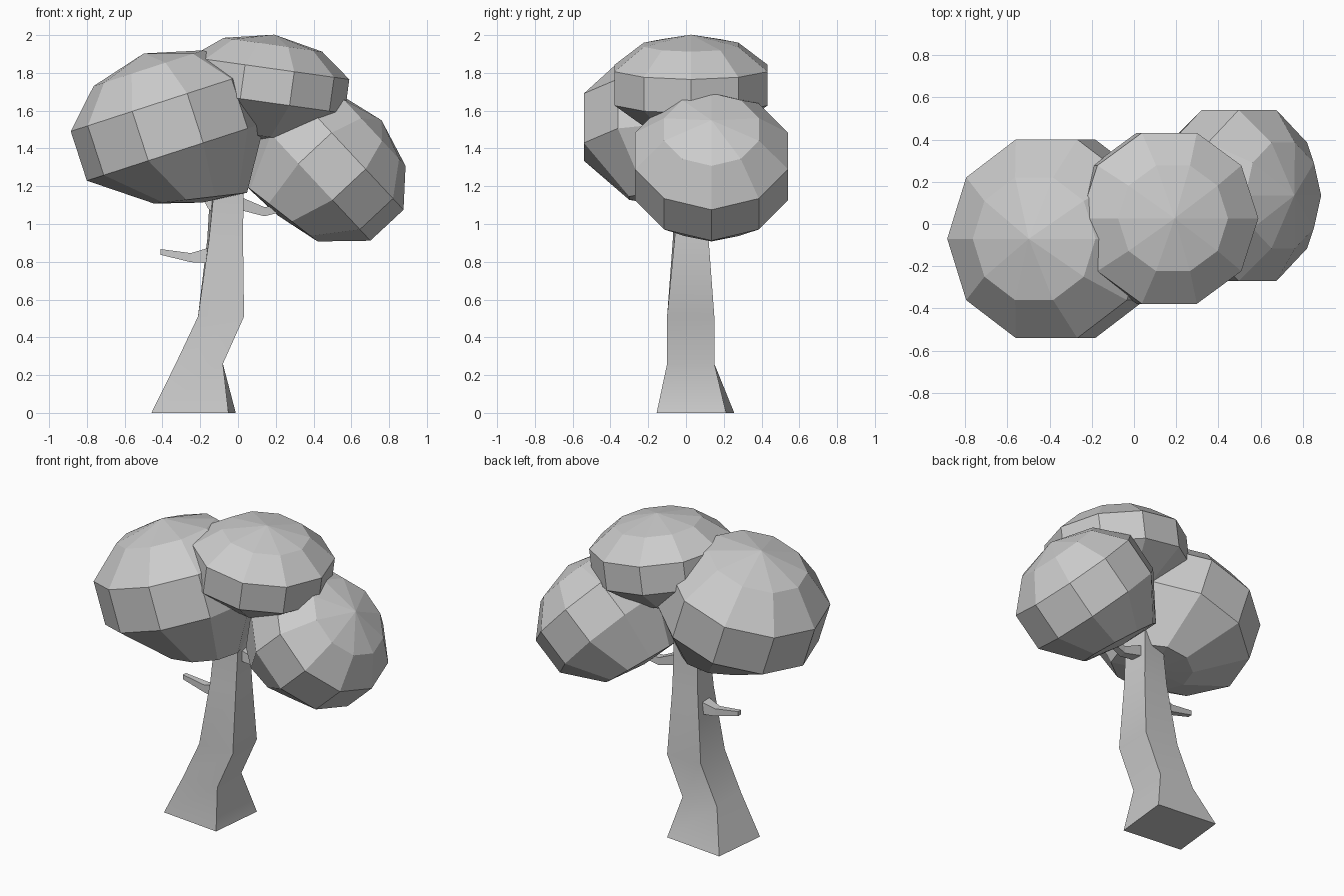
import bpy, bmesh
from math import sin, cos, pi, radians
from mathutils import Vector, Matrix

if "Cube" in bpy.data.objects:
    bpy.data.objects.remove(bpy.data.objects["Cube"])


def make_object(name, bm):
    bmesh.ops.recalc_face_normals(bm, faces=bm.faces)
    mesh = bpy.data.meshes.new(name)
    bm.to_mesh(mesh)
    bm.free()
    obj = bpy.data.objects.new(name, mesh)
    bpy.context.collection.objects.link(obj)
    return obj


def bridge(bm, a, b):
    n = len(a)
    for i in range(n):
        bm.faces.new((a[i], a[(i + 1) % n], b[(i + 1) % n], b[i]))


def loft(name, loops):
    """Capped tube through closed loops of points."""
    bm = bmesh.new()
    rings = [[bm.verts.new(p) for p in loop] for loop in loops]
    for a, b in zip(rings, rings[1:]):
        bridge(bm, a, b)
    bm.faces.new(rings[0])
    bm.faces.new(rings[-1])
    return make_object(name, bm)


def square(x, y, z, hx, hy, turn):
    rot = Matrix.Rotation(radians(turn), 3, 'Z')
    return [Vector((x, y, z)) + rot @ Vector((sx * hx, sy * hy, 0))
            for sx, sy in ((-1, -1), (1, -1), (1, 1), (-1, 1))]


def branch(name, path):
    """Square branch along x: each stop is x, y, z, half width."""
    loft(name, [[(x, y - w, z - w), (x, y + w, z - w), (x, y + w, z + w), (x, y - w, z + w)]
                for x, y, z, w in path])


def foliage(name, centre, radius, height, tilt, base, sides=10):
    """Ten-sided clump leaning in the xz plane; base = radius, depth, x shift and slope underneath."""
    base_r, base_h, shift, slope = base
    bm = bmesh.new()
    top = bm.verts.new((0, 0, height))
    rings = []
    for r, h, dx, k in ((0.618, 0.80, 0, 0), (1, 0.335, 0, 0), (1, -0.335, 0, 0),
                        (base_r, base_h, shift, slope)):
        ring = []
        for i in range(sides):
            a = 2 * pi * i / sides
            x = radius * (r * cos(a) + dx)
            ring.append(bm.verts.new((x, radius * r * sin(a), height * h + k * x)))
        rings.append(ring)
    x = radius * shift
    bottom = bm.verts.new((x, 0, height * (base_h - 0.06) + slope * x))
    for a, b in zip(rings, rings[1:]):
        bridge(bm, a, b)
    for i in range(sides):
        j = (i + 1) % sides
        bm.faces.new((top, rings[0][i], rings[0][j]))
        bm.faces.new((bottom, rings[-1][j], rings[-1][i]))
    bm.transform(Matrix.Translation(centre) @ Matrix.Rotation(radians(tilt), 4, 'Y'))
    return make_object(name, bm)


# Bent square trunk with flared base, smooth along its length
trunk = loft("trunk", [square(-0.235, 0.05, 0.00, 0.205, 0.185, -6),
                       square(-0.205, 0.025, 0.26, 0.125, 0.125, 0),
                       square(-0.09, 0.025, 0.51, 0.122, 0.125, 0),
                       square(-0.068, 0.025, 0.92, 0.09, 0.09, 3),
                       square(-0.06, 0.025, 1.15, 0.08, 0.08, 7),
                       square(-0.06, 0.025, 1.30, 0.08, 0.08, 7)])
bpy.context.view_layer.objects.active = trunk
trunk.select_set(True)
bpy.ops.object.shade_smooth_by_angle(angle=radians(50))

# Side branches
branch("left_branch", [(-0.10, 0.03, 0.84, 0.05), (-0.25, 0.03, 0.822, 0.024),
                       (-0.41, 0.03, 0.852, 0.015)])
branch("right_branch", [(-0.02, 0.04, 1.12, 0.038), (0.14, 0.06, 1.065, 0.024),
                        (0.26, 0.08, 1.09, 0.019), (0.36, 0.09, 1.14, 0.015)])
branch("upper_left_branch", [(-0.08, 0.03, 1.06, 0.05), (-0.16, 0.03, 1.12, 0.035),
                             (-0.22, 0.03, 1.22, 0.025)])

# Three foliage clumps
foliage("left_foliage", (-0.372, -0.07, 1.513), 0.495, 0.41, -18, (0.49, -0.98, 0.10, -0.2))
foliage("right_foliage", (0.498, 0.135, 1.305), 0.426, 0.358, 47, (0.58, -1.02, -0.02, 0.16))
foliage("top_foliage", (0.155, 0.027, 1.735), 0.426, 0.27, 8, (0.42, -1.0, 0, 0))
